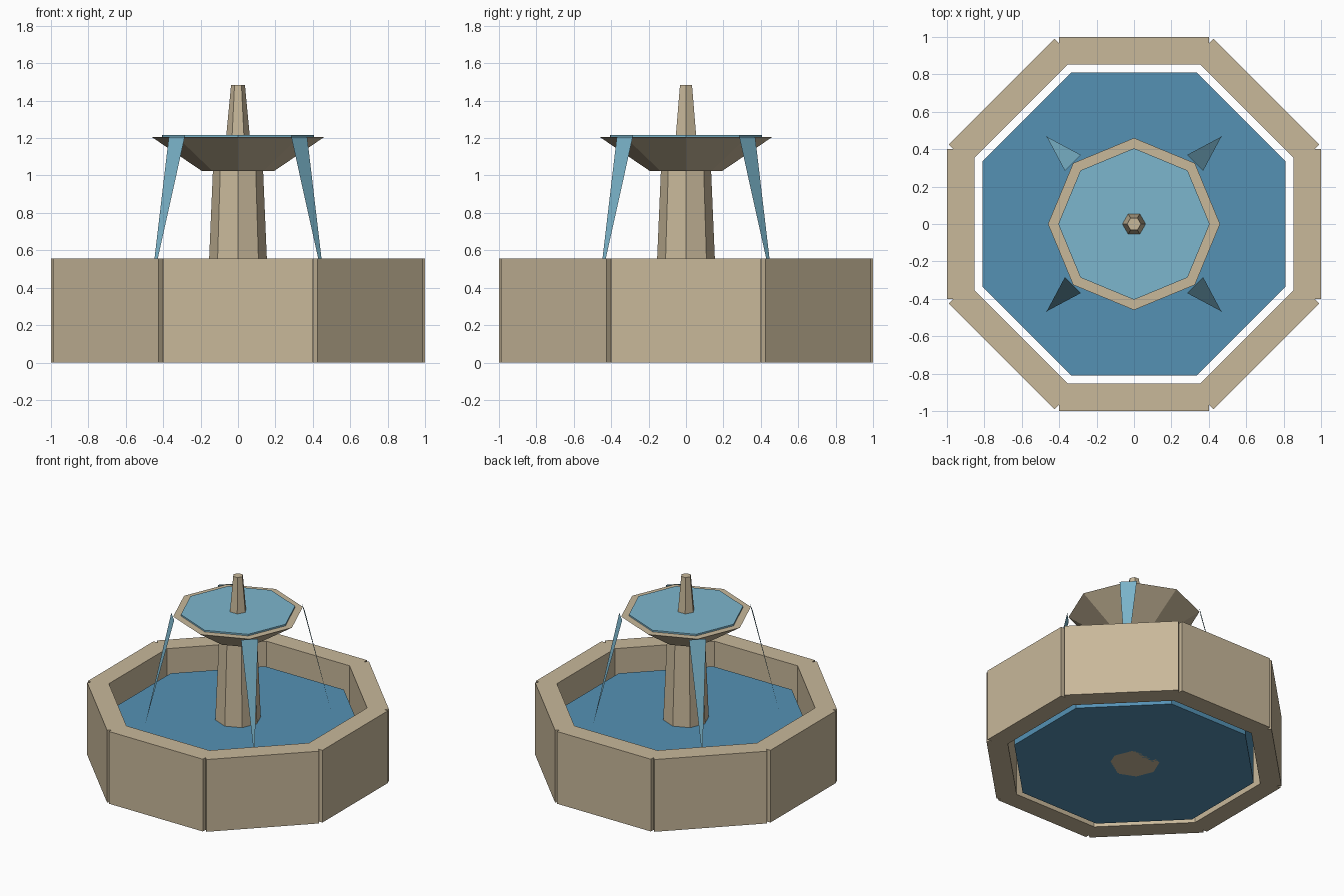
import bpy, bmesh, math
from mathutils import Matrix, Vector

cube = bpy.data.objects.get("Cube")
if cube:
    bpy.data.objects.remove(cube, do_unlink=True)


def material(name, rgb):
    mat = bpy.data.materials.new(name)
    mat.use_nodes = True
    mat.diffuse_color = (*rgb, 1)
    mat.node_tree.nodes["Principled BSDF"].inputs["Base Color"].default_value = (*rgb, 1)
    return mat


stone = material("sandstone", (0.578, 0.479, 0.323))
deep_water = material("deep water", (0.089, 0.283, 0.456))
light_water = material("light water", (0.202, 0.468, 0.61))


def add_object(name, bm, mat):
    mesh = bpy.data.meshes.new(name)
    bm.to_mesh(mesh)
    bm.free()
    mesh.materials.append(mat)
    obj = bpy.data.objects.new(name, mesh)
    bpy.context.collection.objects.link(obj)
    return obj


def frustum(name, sides, r_low, r_high, z_low, z_high, mat, turn=0):
    """Capped prism or tapered prism with its first corner on the x axis."""
    bm = bmesh.new()
    rings = []
    for r, z in ((r_low, z_low), (r_high, z_high)):
        angles = [turn + math.tau * i / sides for i in range(sides)]
        rings.append([bm.verts.new((r * math.cos(a), r * math.sin(a), z)) for a in angles])
    low, high = rings
    bm.faces.new(low[::-1])
    bm.faces.new(high)
    for i in range(sides):
        j = (i + 1) % sides
        bm.faces.new((low[i], low[j], high[j], high[i]))
    return add_object(name, bm, mat)


# Basin wall: eight separate blocks around the pool
wall_height, wall_depth, wall_width = 0.557, 0.146, 0.8
for i in range(8):
    bm = bmesh.new()
    bmesh.ops.create_cube(bm, size=1)
    bmesh.ops.scale(bm, verts=bm.verts, vec=(wall_depth, wall_width, wall_height))
    bmesh.ops.translate(bm, verts=bm.verts, vec=(1 - wall_depth / 2, 0, wall_height / 2))
    bmesh.ops.rotate(bm, verts=bm.verts, matrix=Matrix.Rotation(i * math.tau / 8, 3, "Z"))
    add_object(f"basin_wall_{i + 1}", bm, stone)

# Pool, column, upper bowl with its water, and finial
frustum("pool_water", 8, 0.877, 0.877, 0, 0.385, deep_water, math.pi / 8)
frustum("column", 8, 0.178, 0.134, 0, 1.03, stone)
frustum("upper_bowl", 8, 0.195, 0.46, 1.025, 1.205, stone)
frustum("bowl_water", 8, 0.405, 0.405, 1.19, 1.217, light_water)
frustum("finial", 6, 0.064, 0.037, 1.2, 1.485, stone)

# Falling water: four flat tapering sheets from alternate rim corners
for i in range(4):
    turn = Matrix.Rotation(math.pi / 4 + i * math.pi / 2, 3, "Z")
    bm = bmesh.new()
    corners = ((0.463, 0.06, 1.205), (0.66, 0, 0.385), (0.463, -0.06, 1.205))
    face = bm.faces.new([bm.verts.new(turn @ Vector(c)) for c in corners])
    face.normal_update()
    if face.normal.dot(turn @ Vector((1, 0, 0))) < 0:
        face.normal_flip()
    add_object(f"water_stream_{i + 1}", bm, light_water)
